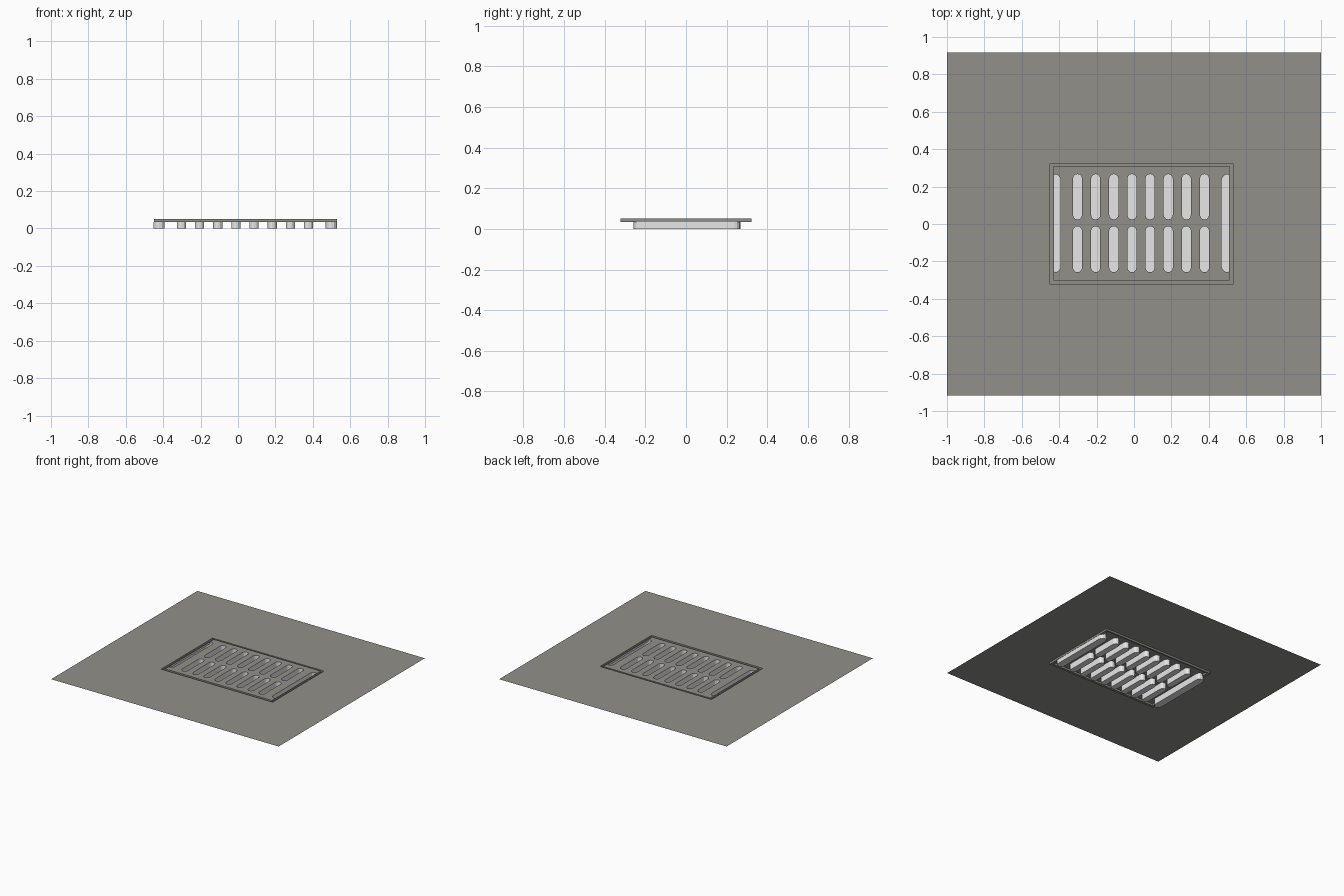
import bpy, bmesh, math

if "Cube" in bpy.data.objects:
    bpy.data.objects.remove(bpy.data.objects["Cube"])

TOP, LEDGE = 0.05, 0.035          # ground level, bottom of the groove
OUT = (-0.45, 0.53, -0.323, 0.323)  # groove outer rectangle
INN = (-0.43, 0.51, -0.303, 0.31)   # groove inner rectangle


def material(name, rgb):
    m = bpy.data.materials.new(name)
    m.diffuse_color = (*rgb, 1)
    m.use_nodes = True
    m.node_tree.nodes["Principled BSDF"].inputs["Base Color"].default_value = m.diffuse_color
    return m


stone = material("warm_grey", (0.285, 0.28, 0.255))
pale = material("pale_grey", (0.8, 0.8, 0.8))


def rect(x0, x1, y0, y1):
    return [(x0, y0), (x1, y0), (x1, y1), (x0, y1)]


def slot(cx, half, y0, y1, n=6):
    """Rounded slot outline, counter-clockwise."""
    pts = []
    for cy, start in ((y1 - half, 0), (y0 + half, math.pi)):
        for i in range(n + 1):
            a = start + math.pi * i / n
            pts.append((cx + half * math.cos(a), cy + half * math.sin(a)))
    return pts


def finish(bm, name, mat):
    me = bpy.data.meshes.new(name)
    bm.to_mesh(me)
    bm.free()
    me.materials.append(mat)
    ob = bpy.data.objects.new(name, me)
    bpy.context.collection.objects.link(ob)
    return ob


def sheet(name, loops, z, mat):
    """Flat sheet: first loop is the outline, the others are holes."""
    bm = bmesh.new()
    for loop in loops:
        vs = [bm.verts.new((x, y, z)) for x, y in loop]
        for i, v in enumerate(vs):
            bm.edges.new((v, vs[i - 1]))
    bmesh.ops.triangle_fill(bm, edges=bm.edges[:], use_beauty=True, normal=(0, 0, 1))
    for f in bm.faces:
        f.normal_update()
        if f.normal.z < 0:
            f.normal_flip()
    return finish(bm, name, mat)


def loft(name, rings, mat, cap=False):
    """Walls between (outline, z) rings, optionally closed at the first ring."""
    bm = bmesh.new()
    vs = [[bm.verts.new((x, y, z)) for x, y in pts] for pts, z in rings]
    for a, b in zip(vs, vs[1:]):
        for i in range(len(a)):
            bm.faces.new((a[i - 1], b[i - 1], b[i], a[i]))
    if cap:
        bm.faces.new(vs[0])
    return finish(bm, name, mat)


holes = []

# Short slots: eight columns in two rows
for col in range(8):
    for y0, y1 in ((-0.258, -0.012), (0.024, 0.267)):
        s = slot(-0.302 + 0.097 * col, 0.0245, y0, y1)
        holes.append(s)
        loft("slot_well", [(s, 0), (s, TOP)], pale, cap=True)

# Long end slots, partly running under the groove
for cx in (-0.422, 0.499):
    s = slot(cx, 0.03, -0.258, 0.266)
    cut = [(min(max(x, INN[0] + 0.002), INN[1] - 0.002), y) for x, y in s]
    holes.append(cut)
    loft("end_slot_well", [(s, 0), (s, LEDGE - 0.001), (cut, LEDGE - 0.001), (cut, TOP)],
         pale, cap=True)

# Ground around the drain, slotted plate, and the groove between them
sheet("ground_slab", [rect(-1, 1, -0.918, 0.918), rect(*OUT)], TOP, stone)
sheet("drain_plate", [rect(*INN)] + holes, TOP, stone)
loft("frame_groove", [(rect(*INN), TOP), (rect(*INN), LEDGE),
                      (rect(*OUT), LEDGE), (rect(*OUT), TOP)], stone)
